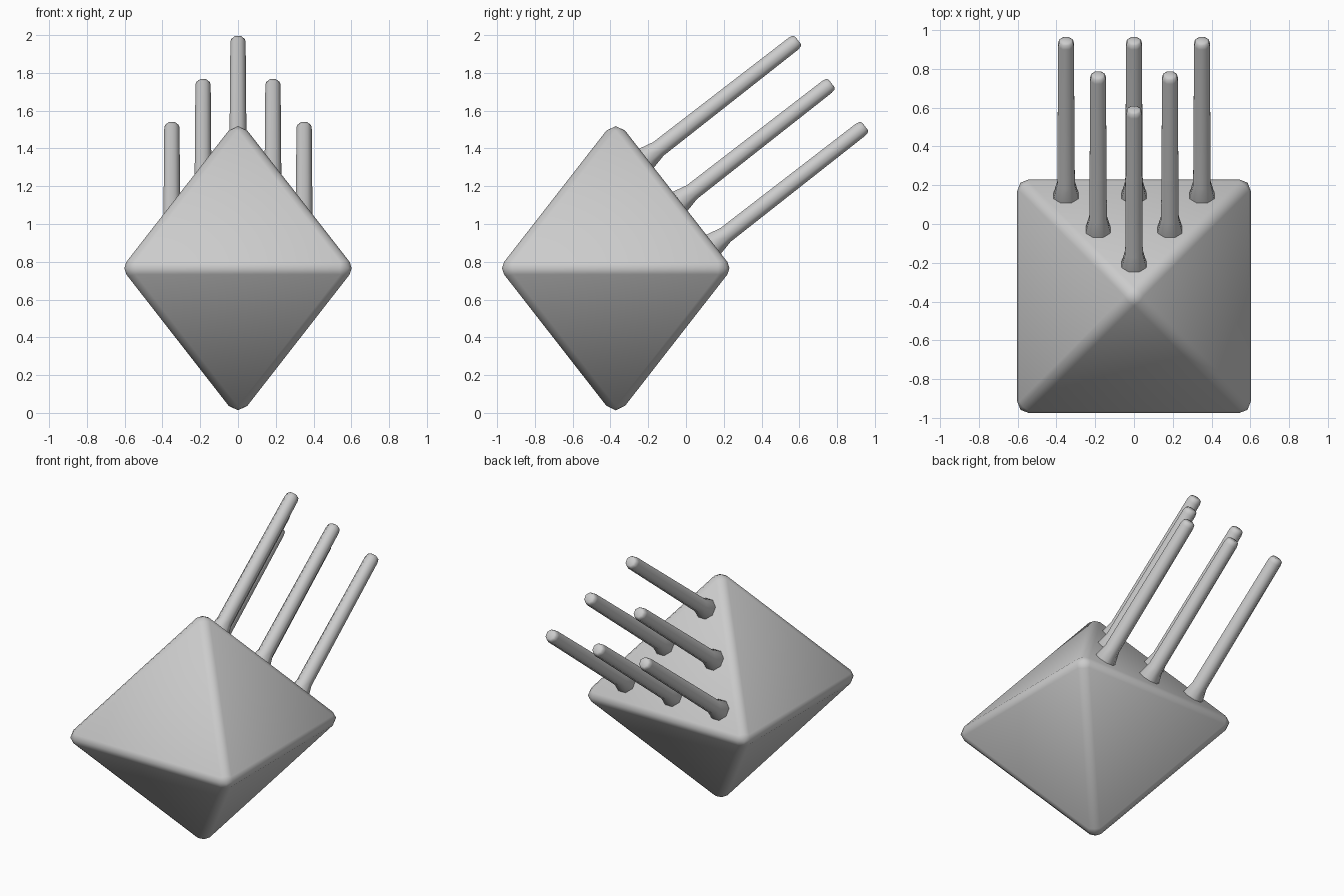
import bpy, bmesh, math
from mathutils import Vector

if "Cube" in bpy.data.objects:
    bpy.data.objects.remove(bpy.data.objects["Cube"])

CENTRE = Vector((0, -0.372, 0.766))
HALF, HEIGHT = 0.617, 0.792


def finish(bm, name, angle):
    bmesh.ops.recalc_face_normals(bm, faces=bm.faces)
    me = bpy.data.meshes.new(name)
    bm.to_mesh(me)
    bm.free()
    ob = bpy.data.objects.new(name, me)
    bpy.context.collection.objects.link(ob)
    bpy.ops.object.select_all(action='DESELECT')
    bpy.context.view_layer.objects.active = ob
    ob.select_set(True)
    bpy.ops.object.shade_smooth_by_angle(angle=math.radians(angle))
    return ob


# Octahedral body with softened edges
bm = bmesh.new()
ring = [bm.verts.new(CENTRE + Vector((x * HALF, y * HALF, 0)))
        for x, y in ((-1, -1), (1, -1), (1, 1), (-1, 1))]
for s in (1, -1):
    apex = bm.verts.new(CENTRE + Vector((0, 0, s * HEIGHT)))
    for i in range(4):
        bm.faces.new((ring[i], ring[(i + 1) % 4], apex))
bmesh.ops.recalc_face_normals(bm, faces=bm.faces)
bmesh.ops.bevel(bm, geom=bm.edges[:], offset=0.042, segments=2,
                profile=0.5, affect='EDGES')
finish(bm, "crystal_body", 60)

# Rods: flared foot, slight taper, rounded tip (radius, distance along rod)
PROFILE = [(0.062, -0.02), (0.066, 0.0), (0.047, 0.08), (0.042, 0.985),
           (0.037, 1.008), (0.026, 1.016)]
AXIS = Vector((0, HEIGHT, HALF)).normalized()
SIDE = Vector((1, 0, 0))
UP = AXIS.cross(SIDE)
SIDES = 8


def rod(name, x, y):
    base = CENTRE + Vector((x, y, HEIGHT - y * HEIGHT / HALF))
    bm = bmesh.new()
    rings = []
    for r, d in PROFILE:
        angles = [2 * math.pi * (i + 0.5) / SIDES for i in range(SIDES)]
        rings.append([bm.verts.new(base + AXIS * d + r / math.cos(math.pi / SIDES) ** 0.5 *
                                   (SIDE * math.cos(a) + UP * math.sin(a))) for a in angles])
    for a, b in zip(rings, rings[1:]):
        for i in range(SIDES):
            j = (i + 1) % SIDES
            bm.faces.new((a[i], a[j], b[j], b[i]))
    bm.faces.new(rings[0])
    bm.faces.new(rings[-1])
    finish(bm, name, 60)


# Triangular arrangement of rods on the upper rear face
for row, (y, xs) in enumerate(((0.163, (0,)), (0.341, (-0.185, 0.185)),
                               (0.518, (-0.35, 0, 0.35)))):
    for col, x in enumerate(xs):
        rod(f"rod_{row + 1}_{col + 1}", x, y)
